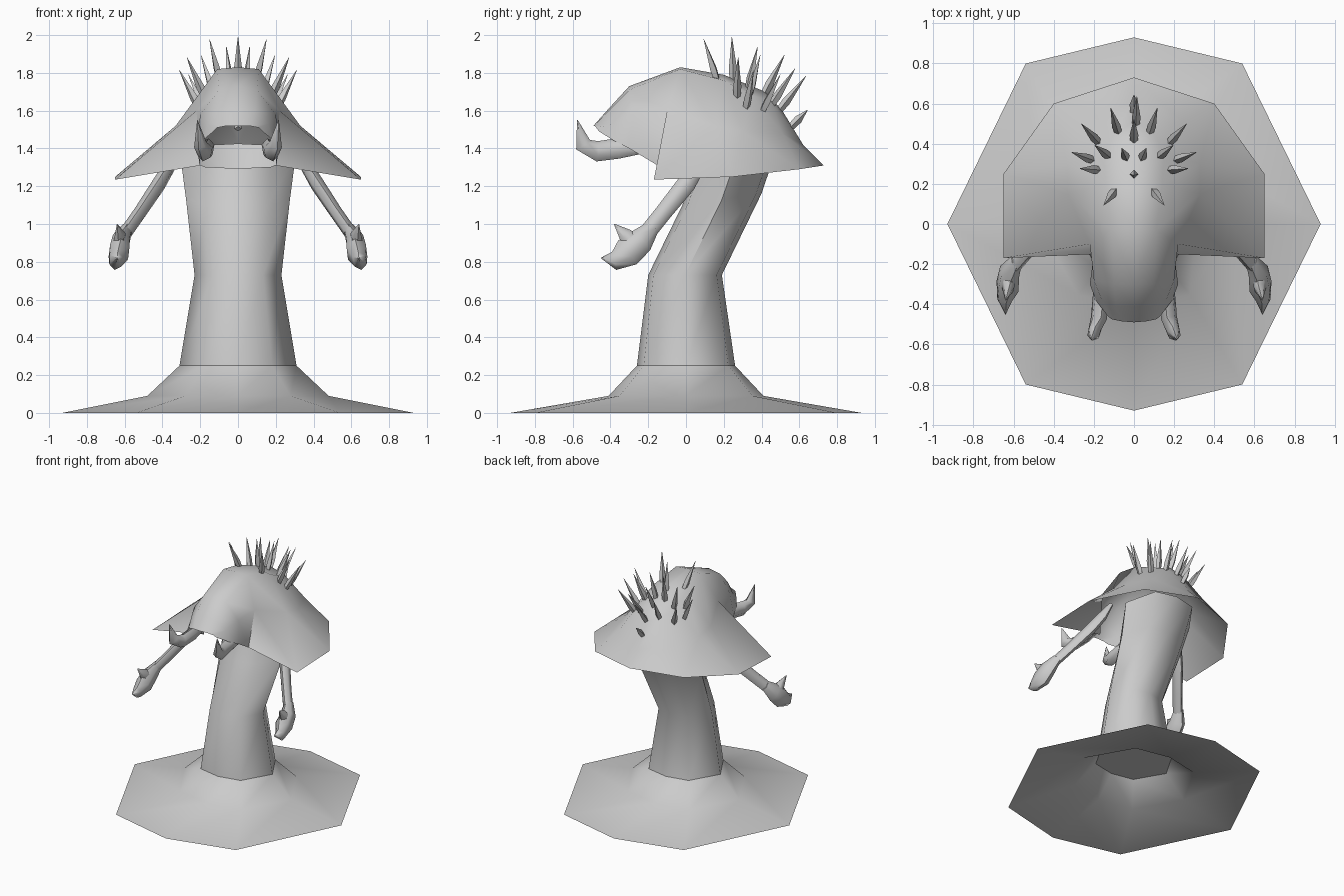
import bpy, bmesh, math
from mathutils import Vector
from mathutils.bvhtree import BVHTree

cube = bpy.data.objects.get("Cube")
if cube:
    bpy.data.objects.remove(cube, do_unlink=True)

grey = bpy.data.materials.new("plain_grey")
grey.use_nodes = True
grey.diffuse_color = (.6, .6, .6, 1)
grey.node_tree.nodes["Principled BSDF"].inputs["Base Color"].default_value = (.6, .6, .6, 1)


def finish(bm, name, angle=60):
    """Clean the mesh, link it as a named object and shade it."""
    bmesh.ops.remove_doubles(bm, verts=bm.verts, dist=.001)
    bmesh.ops.recalc_face_normals(bm, faces=bm.faces)
    mesh = bpy.data.meshes.new(name)
    bm.to_mesh(mesh)
    bm.free()
    mesh.materials.append(grey)
    obj = bpy.data.objects.new(name, mesh)
    bpy.context.collection.objects.link(obj)
    bpy.ops.object.select_all(action="DESELECT")
    obj.select_set(True)
    bpy.context.view_layer.objects.active = obj
    bpy.ops.object.shade_smooth_by_angle(angle=math.radians(angle))
    return obj


def loft(bm, rows, closed=True, caps=()):
    """Bridge rows of points with faces; caps lists the row indices to fill."""
    verts = [[bm.verts.new(p) for p in row] for row in rows]
    count = len(rows[0])
    for low, high in zip(verts, verts[1:]):
        for i in range(count if closed else count - 1):
            j = (i + 1) % count
            bm.faces.new((low[i], low[j], high[j], high[i]))
    for index in caps:
        bm.faces.new(verts[index])


def octagon(rx, ry, y, z, slope=0):
    """Eight-sided ring with points on the axes, optionally tilted."""
    ring = []
    for ux, uy in ((1, 0), (.58, .86), (0, 1), (-.58, .86),
                   (-1, 0), (-.58, -.86), (0, -1), (.58, -.86)):
        ring.append((ux * rx, y + uy * ry, z + uy * ry * slope))
    return ring


def tube(bm, path, side, sides=6):
    """Tapering limb through (x, y, z, radius) points."""
    points = [Vector((p[0] * side, p[1], p[2])) for p in path]
    rows = []
    for i, centre in enumerate(points):
        tangent = (points[min(i + 1, len(points) - 1)] - points[max(i - 1, 0)]).normalized()
        across = tangent.cross(Vector((side, .1, .2))).normalized()
        other = tangent.cross(across)
        row = []
        for k in range(sides):
            a = math.tau * k / sides
            radius = max(path[i][3], .002)
            row.append(centre + (across * math.cos(a) + other * math.sin(a) * .75) * radius)
        rows.append(row)
    loft(bm, rows, caps=(0, -1))


# Spreading octagonal skirt, open underneath
bm = bmesh.new()
loft(bm, [octagon(.93, .93, 0, 0), octagon(.48, .41, 0, .09), octagon(.31, .26, 0, .25)])
finish(bm, "base_skirt")

# Trunk that leans back and ends in a tilted opening inside the hood
bm = bmesh.new()
loft(bm, [octagon(.31, .26, 0, .25), octagon(.23, .195, -.005, .73),
          octagon(.275, .21, .19, 1.13, .15), octagon(.305, .22, .27, 1.36, .3)], caps=(0,))
finish(bm, "trunk")

# Head and flared hood: half sections from the ridge out to the open rim
half = [
    [(0, -.49, 1.52), (.06, -.485, 1.52), (.11, -.475, 1.51), (.13, -.46, 1.49)],
    [(0, -.41, 1.61), (.09, -.41, 1.6), (.16, -.38, 1.53), (.19, -.38, 1.44)],
    [(0, -.3, 1.73), (.1, -.3, 1.71), (.2, -.28, 1.58), (.22, -.3, 1.4)],
    [(0, -.03, 1.83), (.11, -.03, 1.82), (.22, -.1, 1.6), (.2, -.15, 1.31)],
    [(0, .2, 1.79), (.14, .2, 1.76), (.33, .15, 1.52), (.65, -.17, 1.235)],
    [(0, .42, 1.7), (.15, .35, 1.68), (.33, .3, 1.49), (.65, .25, 1.25)],
    [(0, .42, 1.7), (.1, .45, 1.65), (.24, .51, 1.48), (.4, .6, 1.29)],
    [(0, .42, 1.7), (0, .51, 1.6), (0, .62, 1.42), (0, .73, 1.31)],
]
bm = bmesh.new()
for side in (1, -1):
    loft(bm, [[(x * side, y, z) for x, y, z in row] for row in half], closed=False)
bmesh.ops.remove_doubles(bm, verts=bm.verts, dist=.001)
bmesh.ops.dissolve_degenerate(bm, edges=bm.edges, dist=.001)
bmesh.ops.recalc_face_normals(bm, faces=bm.faces)
surface = BVHTree.FromBMesh(bm)
finish(bm, "head_and_hood")

# Thin four-sided spikes fanning out from the crown
pairs = [(.04, .33), (.1, .16), (.13, .34), (.08, .46), (.18, .41), (.21, .32), (.18, .27)]
spots = [(x * s, y) for x, y in pairs for s in (1, -1)] + [(0, .25), (0, .42), (.01, .5), (0, .56)]
bm = bmesh.new()
for x, y in spots:
    base = surface.ray_cast(Vector((x, y, 3)), Vector((0, 0, -1)))[0]
    lean = Vector((x * .5, (y - .26) * .65, .2)).normalized()
    length = .12 if y > .55 else .22
    turn = lean.to_track_quat("Z", "Y")
    rows = []
    for along, radius in ((-.02, .018), (.05, .022), (length, .001)):
        rows.append([base + turn @ Vector((radius * c, radius * s, along))
                     for c, s in ((1, 0), (0, 1), (-1, 0), (0, -1))])
    loft(bm, rows, caps=(0, -1))
finish(bm, "crown_spikes", 30)

# Upturned tusks, thin arms and mitten hands with a raised thumb
tusk = [(.17, -.24, 1.41, .04), (.165, -.36, 1.4, .055), (.175, -.47, 1.385, .055),
        (.2, -.545, 1.42, .045), (.215, -.575, 1.55, 0)]
arm = [(.29, .08, 1.43, .02), (.36, .06, 1.31, .045), (.42, 0, 1.21, .05),
       (.52, -.12, 1.06, .045), (.59, -.2, .96, .045)]
hand = [(.585, -.18, .98, .04), (.62, -.24, .91, .07), (.63, -.31, .85, .08),
        (.645, -.38, .805, .05), (.64, -.45, .82, 0)]
thumb = [(.63, -.27, .89, .05), (.625, -.32, .94, .04), (.64, -.38, 1, 0)]
for label, side in (("left", 1), ("right", -1)):
    for part, path in (("tusk", tusk), ("arm", arm), ("hand", hand), ("thumb", thumb)):
        bm = bmesh.new()
        tube(bm, path, side)
        finish(bm, label + "_" + part)
